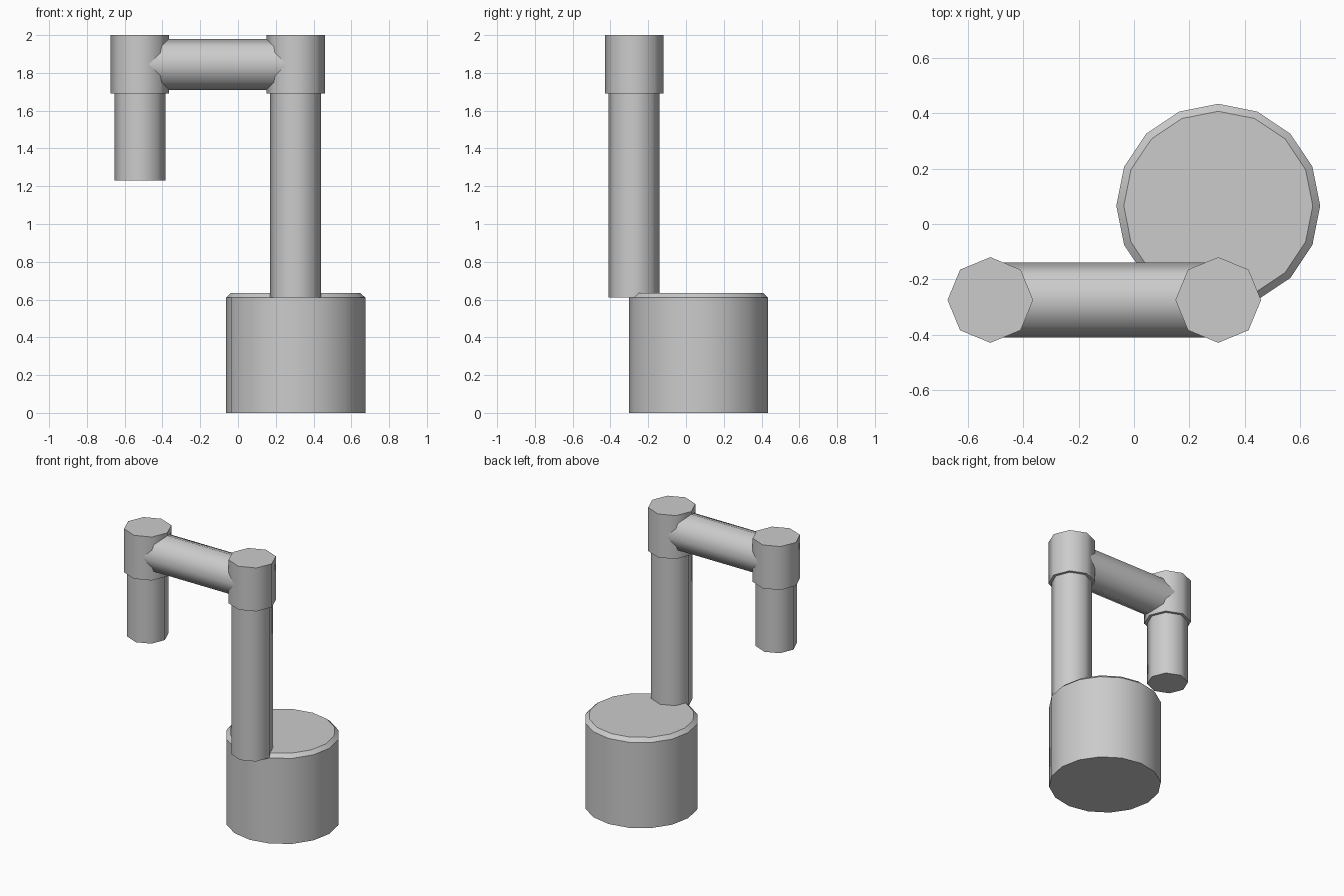
import bpy, bmesh, math
from mathutils import Matrix, Vector

if "Cube" in bpy.data.objects:
    bpy.data.objects.remove(bpy.data.objects["Cube"])

grey = bpy.data.materials.new("plain_grey")
grey.diffuse_color = (0.6, 0.6, 0.6, 1)
grey.use_nodes = True
grey.node_tree.nodes["Principled BSDF"].inputs["Base Color"].default_value = grey.diffuse_color


def lathe(name, sides, rings, origin, rot=Matrix()):
    """Capped stack of (radius, height) rings; smooth sides, sharp rims."""
    bm = bmesh.new()
    loops = []
    for r, h in rings:
        loops.append([bm.verts.new((r * math.cos(2 * math.pi * i / sides),
                                    r * math.sin(2 * math.pi * i / sides), h))
                      for i in range(sides)])
    for lo, hi in zip(loops, loops[1:]):
        for i in range(sides):
            j = (i + 1) % sides
            bm.faces.new((lo[i], lo[j], hi[j], hi[i])).smooth = True
    bm.faces.new(loops[0][::-1])
    bm.faces.new(loops[-1])
    # every ring edge is a hard rim
    for ring in loops:
        for i in range(sides):
            bm.edges.get((ring[i], ring[(i + 1) % sides])).smooth = False
    bm.transform(Matrix.Translation(Vector(origin)) @ rot)
    me = bpy.data.meshes.new(name)
    bm.to_mesh(me)
    bm.free()
    me.materials.append(grey)
    ob = bpy.data.objects.new(name, me)
    bpy.context.collection.objects.link(ob)
    return ob


POST_X, TIP_X, ARM_Y, ARM_Z = 0.305, -0.52, -0.275, 1.845
TUBE_R, JOINT_R = 0.135, 0.155

# Round base with chamfered top rim
lathe("base", 16, [(0.369, 0), (0.369, 0.61), (0.342, 0.635)], (POST_X, 0.066, 0))

# Upright post and hanging tube
lathe("post", 8, [(TUBE_R, 0.61), (TUBE_R, ARM_Z)], (POST_X, ARM_Y, 0))
lathe("hanging_tube", 8, [(TUBE_R, 1.23), (TUBE_R, ARM_Z)], (TIP_X, ARM_Y, 0))

# Joint sleeves at both ends of the arm
for name, x in (("post_joint", POST_X), ("tip_joint", TIP_X)):
    lathe(name, 8, [(JOINT_R, 1.69), (JOINT_R, 2.0)], (x, ARM_Y, 0))

# Horizontal arm between the joints
lathe("arm", 8, [(TUBE_R, 0), (TUBE_R, POST_X - TIP_X)], (TIP_X, ARM_Y, ARM_Z),
      Matrix.Rotation(math.pi / 2, 4, 'Y'))
